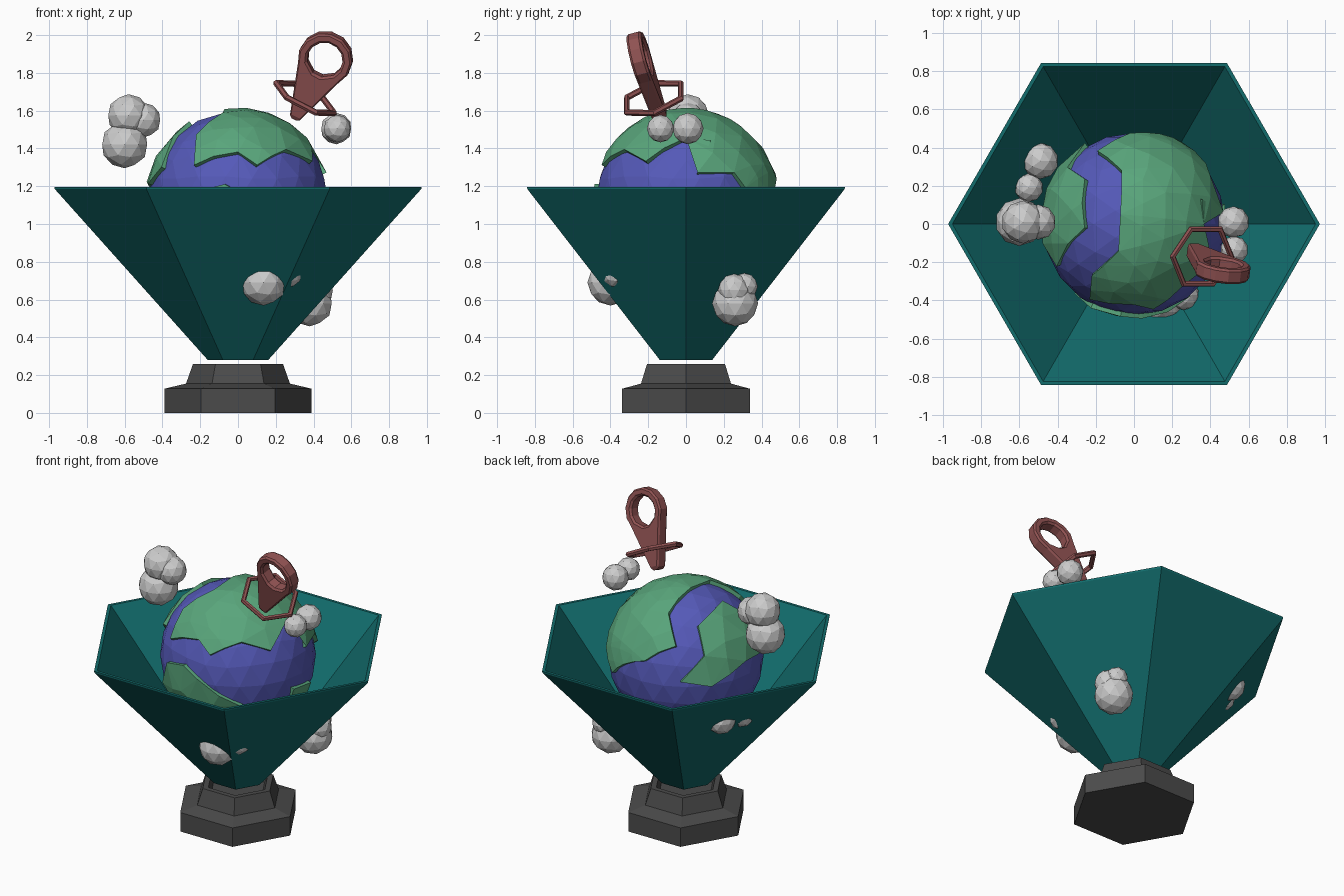
import bpy, bmesh
from math import cos, sin, radians, pi
from mathutils import Vector, Matrix

if "Cube" in bpy.data.objects:
    bpy.data.objects.remove(bpy.data.objects["Cube"])


def material(name, rgb):
    m = bpy.data.materials.new(name)
    m.diffuse_color = (*rgb, 1)
    m.use_nodes = True
    m.node_tree.nodes["Principled BSDF"].inputs["Base Color"].default_value = m.diffuse_color
    return m


TEAL = material("teal", (0.006, 0.15, 0.15))
BLUE = material("blue", (0.09, 0.1, 0.48))
GREEN = material("green", (0.1, 0.38, 0.2))
RED = material("red", (0.28, 0.085, 0.085))
DARK = material("dark_grey", (0.07, 0.07, 0.07))


def finish(bm, name, mat=None):
    me = bpy.data.meshes.new(name)
    bm.to_mesh(me)
    bm.free()
    ob = bpy.data.objects.new(name, me)
    bpy.context.collection.objects.link(ob)
    if mat:
        me.materials.append(mat)
    return ob


def hex_lathe(name, profile, mat):
    """Six-sided solid from (radius, z) pairs, capped at both ends."""
    bm = bmesh.new()
    rings = [[bm.verts.new((r * cos(i * pi / 3), r * sin(i * pi / 3), z)) for i in range(6)]
             for r, z in profile]
    for a, b in zip(rings, rings[1:]):
        for i in range(6):
            j = (i + 1) % 6
            bm.faces.new((a[i], a[j], b[j], b[i]))
    bm.faces.new(rings[0][::-1])
    bm.faces.new(rings[-1])
    return finish(bm, name, mat)


def ball(bm, centre, r, sub=2):
    bmesh.ops.create_icosphere(bm, subdivisions=sub, radius=r, matrix=Matrix.Translation(centre))


# Pedestal and hexagonal bowl
hex_lathe("base", [(0.39, 0), (0.39, 0.128), (0.275, 0.155), (0.238, 0.26),
                   (0.2, 0.26), (0.18, 0.22)], DARK)
hex_lathe("bowl", [(0.16, 0.28), (0.97, 1.185), (0.972, 1.197), (0.95, 1.197), (0.145, 0.3)], TEAL)

# Globe
CENTRE = Vector((0, 0, 1.12))
bm = bmesh.new()
ball(bm, CENTRE, 0.477, 3)
finish(bm, "globe", BLUE)


def land(name, points, radius=0.497):
    """Raised plate on the globe: outline flattened, triangulated, wrapped back."""
    dirs = [Vector(p).normalized() for p in points]
    n = sum(dirs, Vector()).normalized()
    u = n.orthogonal().normalized()
    w = n.cross(u)
    bm = bmesh.new()
    bm.faces.new([bm.verts.new((d.dot(u) / (1 + d.dot(n)), d.dot(w) / (1 + d.dot(n)), 0))
                  for d in dirs])
    bmesh.ops.triangulate(bm, faces=bm.faces[:])
    for limit in (0.5, 0.3, 0.25):
        bmesh.ops.beautify_fill(bm, faces=bm.faces[:], edges=[e for e in bm.edges if not e.is_boundary])
        long_edges = [e for e in bm.edges if e.calc_length() > limit]
        if long_edges:
            bmesh.ops.subdivide_edges(bm, edges=long_edges, cuts=1)
            bmesh.ops.triangulate(bm, faces=bm.faces[:])
    bmesh.ops.beautify_fill(bm, faces=bm.faces[:], edges=[e for e in bm.edges if not e.is_boundary])
    for v in bm.verts:
        x, y = v.co.x, v.co.y
        q = x * x + y * y
        v.co = CENTRE + (2 * x * u + 2 * y * w + (1 - q) * n) / (1 + q) * radius
    bm.normal_update()
    for f in bm.faces:
        if f.normal.dot(f.calc_center_median() - CENTRE) < 0:
            f.normal_flip()
    ob = finish(bm, name, GREEN)
    mod = ob.modifiers.new("thickness", 'SOLIDIFY')
    mod.thickness = 0.03
    mod.offset = -1


# Continents, as outlines relative to the globe centre
land("large_continent", [
    (-.23, -.39, .19), (0, -.42, .26), (.1, -.44, .19), (.25, -.32, .27), (.39, -.21, .21),
    (.36, 0, .33), (.35, .13, .32), (.46, .06, .15), (.39, .25, .15), (.37, .31, .07),
    (.25, .42, -.03), (-.02, .47, .14), (-.19, .38, .25), (-.065, .28, .4),
    (-.07, .05, .48), (-.08, -.14, .46), (-.22, -.27, .35)])
land("left_continent", [
    (-.25, -.02, .41), (-.24, .22, .33), (-.34, .29, .19), (-.25, .41, .04), (-.39, .29, 0),
    (-.47, .05, .1), (-.46, -.1, .09), (-.4, -.22, .18), (-.34, -.1, .34)])
land("front_continent", [
    (-.22, -.43, .05), (-.07, -.48, .09), (.04, -.48, .03), (.29, -.37, -.13),
    (.2, -.35, -.28), (-.1, -.4, -.25), (-.3, -.35, -.13)])
land("right_island", [(.47, -.09, -.07), (.47, .1, -.1), (.4, .12, -.26), (.4, -.08, -.28)])

# Clouds: each a cluster of (x, y, z, radius) balls
clouds = {
    "cloud_high_left": [(-.6, .01, 1.42, .125), (-.58, .01, 1.575, .112), (-.5, .01, 1.55, .092)],
    "cloud_high_right": [(.52, .01, 1.505, .083), (.525, -.135, 1.505, .073)],
    "cloud_back_left": [(-.49, .33, .94, .095), (-.55, .19, .93, .075)],
    "cloud_front": [(.135, -.4, .69, .122), (.26, -.37, .74, .08)],
    "cloud_low_right": [(.38, .26, .58, .122), (.42, .255, .65, .086), (.4, .31, .67, .07)],
}
for name, balls in clouds.items():
    bm = bmesh.new()
    for x, y, z, r in balls:
        ball(bm, (x, y, z), r)
    finish(bm, name)

# Tilted frame of the map pin: side, facing and long axes
axis = Vector((.44, -.28, .85)).normalized()
side = Vector((.89, 0, -.46)).normalized()
face = axis.cross(side).normalized()
tip = Vector((.3, -.135, 1.56))


def frame(origin):
    m = Matrix((side, face, axis)).transposed().to_4x4()
    m.translation = origin
    return m


# Pin: a teardrop plate with a round hole
H = 0.37
arc = [radians(-35 + 250 * i / 9) for i in range(10)]
outer = [(.145 * cos(a), H + .145 * sin(a)) for a in arc] + [(-.026, 0), (.026, 0)]
inner = [(.095 * cos(a), H + .095 * sin(a)) for a in arc + [radians(-106), radians(-74)]]
bm = bmesh.new()
loops = [[bm.verts.new((x, y, z)) for x, z in pts]
         for pts, y in ((outer, -.04), (inner, -.04), (inner, .04), (outer, .04))]
for k in range(4):
    a, b = loops[k], loops[(k + 1) % 4]
    for i in range(12):
        j = (i + 1) % 12
        bm.faces.new((a[i], a[j], b[j], b[i]))
bmesh.ops.recalc_face_normals(bm, faces=bm.faces[:])
pin = finish(bm, "map_pin", RED)
pin.matrix_world = frame(tip)
bevel = pin.modifiers.new("chamfer", 'BEVEL')
bevel.width = 0.012
bevel.segments = 1
bevel.limit_method = 'ANGLE'
bevel.angle_limit = radians(50)

# Hexagonal ring around the pin point
bpy.ops.mesh.primitive_torus_add(major_segments=6, minor_segments=6, major_radius=.172, minor_radius=.017)
ring = bpy.context.object
ring.name = "pin_ring"
ring.data.materials.append(RED)
for p in ring.data.polygons:
    p.use_smooth = False
ring.matrix_world = frame(tip + axis * .125)
